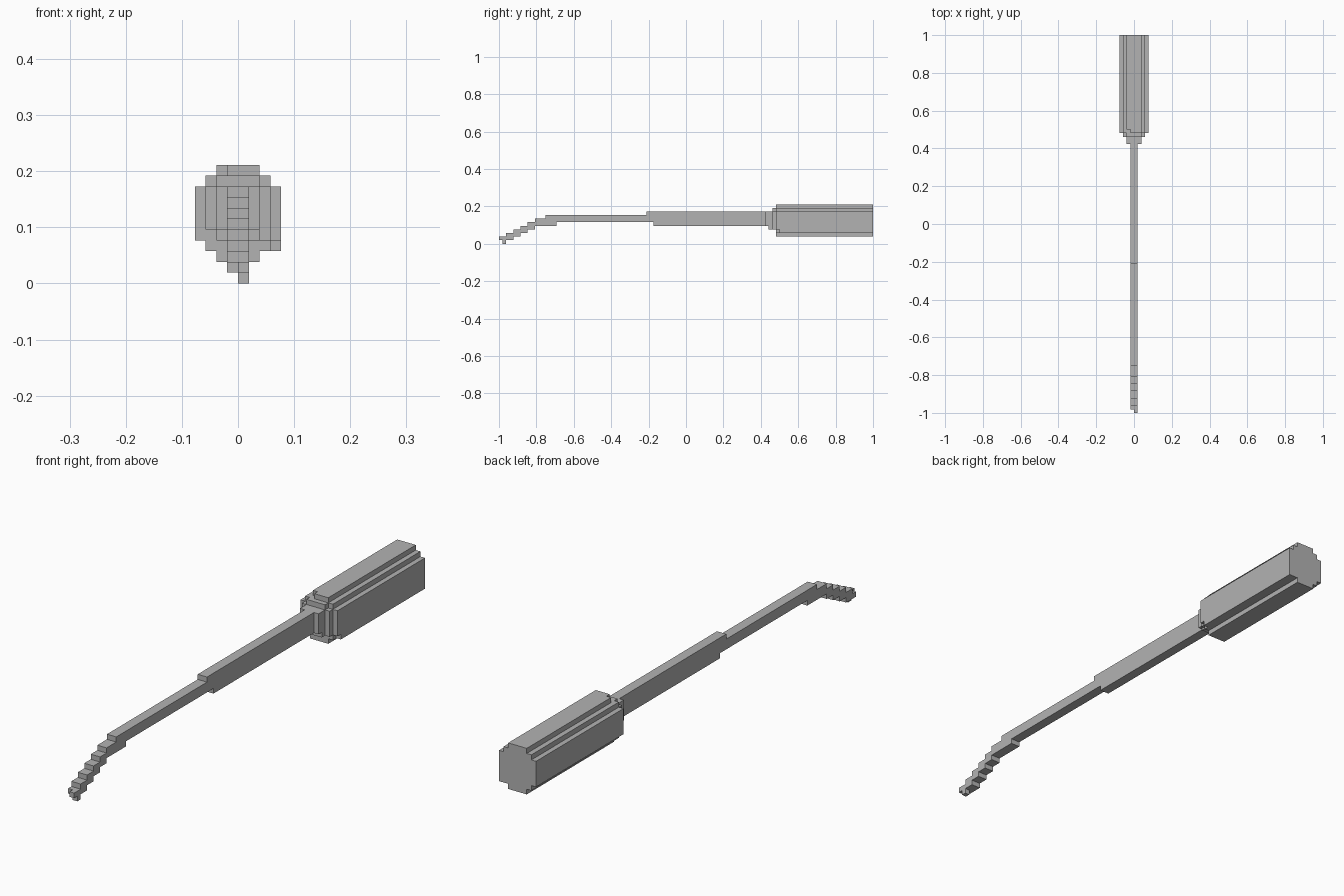
import bpy
import bmesh
from mathutils import Vector

cube = bpy.data.objects.get("Cube")
if cube:
    bpy.data.objects.remove(cube, do_unlink=True)

U = 2 / 104  # grid step of the blocky style

grey = bpy.data.materials.new("mid_grey")
grey.use_nodes = True
grey.diffuse_color = (0.45, 0.45, 0.45, 1)
grey.node_tree.nodes["Principled BSDF"].inputs["Base Color"].default_value = grey.diffuse_color


def staircase(bands):
    """Closed outline round stacked bands (start, end, low, high)."""
    lower, upper = [], []
    for start, end, low, high in bands:
        lower += [(start, low), (end, low)]
        upper += [(start, high), (end, high)]
    points = []
    for p in lower + upper[::-1]:
        if p not in points:
            points.append(p)
    # drop points in the middle of straight runs
    keep = []
    for i, p in enumerate(points):
        a, b = points[i - 1], points[(i + 1) % len(points)]
        if (p[0] - a[0]) * (b[1] - p[1]) != (p[1] - a[1]) * (b[0] - p[0]):
            keep.append(p)
    return keep


def prism(name, bands, place, near, far):
    """Extrude a stepped outline between two depths, in grid steps."""
    bm = bmesh.new()
    outline = staircase(bands)
    face = bm.faces.new([bm.verts.new(place(a, b, near)) for a, b in outline])
    moved = bmesh.ops.extrude_face_region(bm, geom=[face])["geom"]
    shift = place(0, 0, far) - place(0, 0, near)
    bmesh.ops.translate(bm, vec=shift, verts=[v for v in moved if isinstance(v, bmesh.types.BMVert)])
    bmesh.ops.recalc_face_normals(bm, faces=bm.faces)
    mesh = bpy.data.meshes.new(name)
    bm.to_mesh(mesh)
    bm.free()
    mesh.materials.append(grey)
    obj = bpy.data.objects.new(name, mesh)
    bpy.context.collection.objects.link(obj)
    return obj


def side(y, z, x):
    return Vector((x * U, y * U - 1, z * U))


def across(z, x, y):
    return Vector((x * U, y * U - 1, z * U))


# Shaft: curved stepped tip, thin rod and thick rod in one side profile
tip = [(1, 2, 1, 2)] + [(2 * i, 2 * i + 2, i, i + 2) for i in range(1, 5)]
rod = [(10, 13, 5, 7), (13, 16, 5, 8), (16, 41, 6, 8), (41, 43, 6, 9), (43, 74, 5, 9)]
prism("shaft", tip + rod, side, -1, 1)

# Hooked point on one half of the tip
prism("tip_point", [(0, 1, 1, 2), (1, 2, 0, 2)], side, 0, 1)

# Collar rings, widening towards the handle
prism("collar_front", [(5, 9, -2, 2)], across, 74, 75)
prism("collar_middle", [(4, 9, -2, 2)], across, 75, 76)
prism("collar_back", [(4, 5, -2, 3), (5, 9, -3, 3), (9, 10, -2, 2)], across, 76, 77)

# Handle with a slightly chipped front edge
prism("handle_front", [(2, 3, -2, 2), (3, 4, -3, 3), (4, 9, -4, 4), (9, 10, -3, 3), (10, 11, -1, 2)],
      across, 77, 78)
prism("handle", [(2, 3, -2, 2), (3, 4, -3, 4), (4, 9, -4, 4), (9, 10, -3, 3), (10, 11, -2, 2)],
      across, 78, 104)
